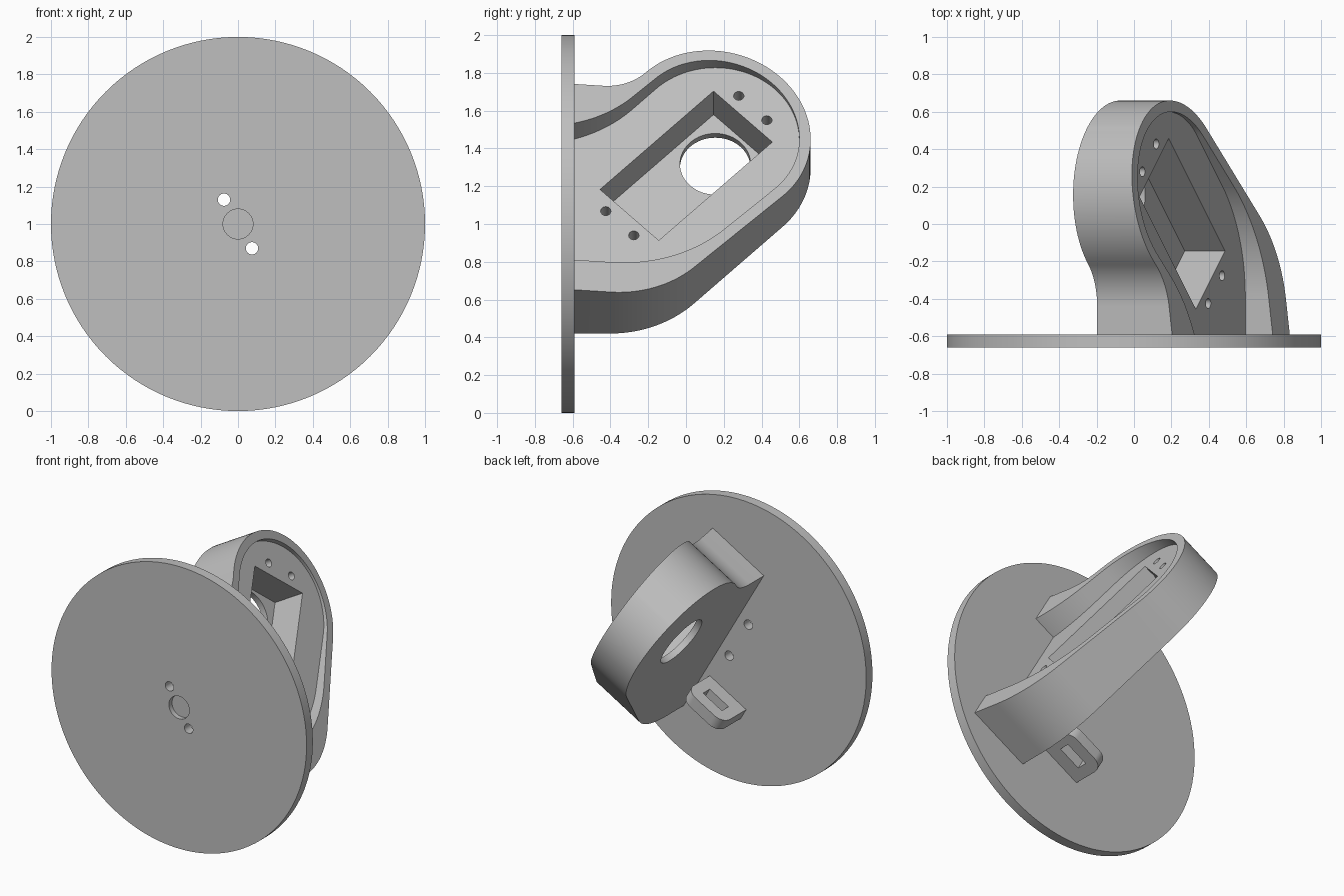
import bpy, bmesh, math
from mathutils import Matrix, Vector

cube = bpy.data.objects.get("Cube")
if cube:
    bpy.data.objects.remove(cube)

grey = bpy.data.materials.new("plain grey")
grey.use_nodes = True
colour = (0.52, 0.52, 0.52, 1)
grey.diffuse_color = colour
grey.node_tree.nodes["Principled BSDF"].inputs["Base Color"].default_value = colour


def frame(origin, u, v, w):
    """Matrix taking profile axes u, v and extrusion axis w into the world."""
    m = Matrix((u, v, w)).transposed().to_4x4()
    m.translation = origin
    return m


def rounded(corners, steps=28):
    """Closed outline from (u, v, radius) corners, each filleted by its radius."""
    out = []
    for i, (x, y, r) in enumerate(corners):
        p = Vector((x, y))
        if r == 0:
            out.append(p)
            continue
        a = (Vector(corners[i - 1][:2]) - p).normalized()
        b = (Vector(corners[(i + 1) % len(corners)][:2]) - p).normalized()
        half = a.angle(b) / 2
        centre = p + (a + b).normalized() * r / math.sin(half)
        start = p + a * r / math.tan(half) - centre
        end = p + b * r / math.tan(half) - centre
        sweep = math.pi - 2 * half
        if start.x * end.y - start.y * end.x < 0:
            sweep = -sweep
        for k in range(steps + 1):
            out.append(centre + Matrix.Rotation(sweep * k / steps, 2) @ start)
    return out


def circle(x, y, r, sides=32):
    return [Vector((x + r * math.cos(math.tau * k / sides),
                    y + r * math.sin(math.tau * k / sides))) for k in range(sides)]


def prism(name, outline, m, w0, w1):
    """Extrude an outline from w0 to w1; w1 may depend on u for a sloping face."""
    top = w1 if callable(w1) else (lambda u: w1)
    bm = bmesh.new()
    low = [bm.verts.new(m @ Vector((p.x, p.y, w0))) for p in outline]
    high = [bm.verts.new(m @ Vector((p.x, p.y, top(p.x)))) for p in outline]
    bm.faces.new(low[::-1])
    bm.faces.new(high)
    n = len(outline)
    for i in range(n):
        j = (i + 1) % n
        bm.faces.new((low[i], low[j], high[j], high[i]))
    bmesh.ops.recalc_face_normals(bm, faces=bm.faces)
    mesh = bpy.data.meshes.new(name)
    bm.to_mesh(mesh)
    bm.free()
    mesh.materials.append(grey)
    obj = bpy.data.objects.new(name, mesh)
    bpy.context.collection.objects.link(obj)
    return obj


def cut(obj, cutters):
    """Subtract the cutters one after another, then discard them."""
    for c in cutters:
        c.hide_render = True
        mod = obj.modifiers.new("cut", 'BOOLEAN')
        mod.operation = 'DIFFERENCE'
        mod.solver = 'EXACT'
        mod.object = c
    graph = bpy.context.evaluated_depsgraph_get()
    graph.update()
    mesh = bpy.data.meshes.new_from_object(obj.evaluated_get(graph))
    obj.modifiers.clear()
    obj.data = mesh
    for c in cutters:
        bpy.data.objects.remove(c)


def smooth(obj):
    bpy.ops.object.select_all(action='DESELECT')
    obj.select_set(True)
    bpy.context.view_layer.objects.active = obj
    bpy.ops.object.shade_smooth_by_angle(angle=math.radians(25))


C, S = math.cos(math.pi / 6), 0.5
Y = (0, 1, 0)
LEAN, OUT = (-S, 0, C), (C, 0, S)

# Round base disc with two through holes and a shallow centre recess
disc_frame = frame((0, 0, 1), (1, 0, 0), (0, 0, 1), (0, -1, 0))
disc = prism("base_disc", circle(0, 0, 1, 128), disc_frame, 0.59, 0.66)
cut(disc, [prism("hole", circle(s * 0.075, -s * 0.13, 0.033), disc_frame, 0.5, 0.8)
           for s in (-1, 1)]
    + [prism("recess", circle(0, 0, 0.08, 48), disc_frame, 0.625, 0.8)])

# Leaning motor housing: rounded arm with a sloping outer face
body_frame = frame((-0.073, 0, 1.295), Y, LEAN, OUT)
HUB = 0.155


def arm(start, bottom, top, radius, r_bottom, r_top):
    reach = radius * math.sqrt(2)
    return rounded([(start, bottom, 0),
                    (HUB + reach + bottom, bottom, r_bottom),
                    (HUB + reach, 0, radius),
                    (HUB, reach, radius),
                    (HUB - reach + top, top, r_top),
                    (start, top, 0)])


housing = prism("motor_housing", arm(-0.6, -1.01, 0.248, 0.505, 0.628, 0.31),
                body_frame, 0, lambda u: 0.389 - 0.125 * u)

FLOOR = 0.294


def diagonal(along, across):
    """Point measured from the hub along and across the arm's diagonal."""
    d = math.sqrt(0.5)
    return Vector((HUB + (along + across) * d, (along - across) * d))


cutters = [prism("cavity", arm(-1.1, -0.827, -0.02, 0.445, 0.845, 0.724),
                 body_frame, FLOOR, 0.8)]
pocket = [diagonal(a, b) for a, b in
          ((-0.643, -0.22), (-0.643, 0.22), (0.207, 0.22), (0.207, -0.22))]
cutters.append(prism("pocket", pocket, body_frame, 0.045, 0.6))
cutters.append(prism("shaft_hole", circle(HUB, 0, 0.187, 64), body_frame, -0.1, 0.2))
for along in (0.281, -0.715):
    for across in (-0.105, 0.105):
        p = diagonal(along, across)
        cutters.append(prism("screw_hole", circle(p.x, p.y, 0.027, 24),
                             body_frame, 0.1, 0.6))
cut(housing, cutters)

# Small strap loop on the back of the disc
loop_frame = frame((0, 0, 1), OUT, Y, LEAN)
loop = prism("strap_loop", rounded([(-0.289, -0.6, 0), (0.04, -0.6, 0),
                                    (0.04, -0.33, 0.08), (-0.289, -0.33, 0.08)], 12),
             loop_frame, -0.469, -0.383)
slot = [Vector((-0.124 + a * 0.085, -0.454 + b * 0.037))
        for a, b in ((-1, -1), (1, -1), (1, 1), (-1, 1))]
cut(loop, [prism("slot", slot, loop_frame, -0.6, -0.2)])

for part in (disc, housing, loop):
    smooth(part)
